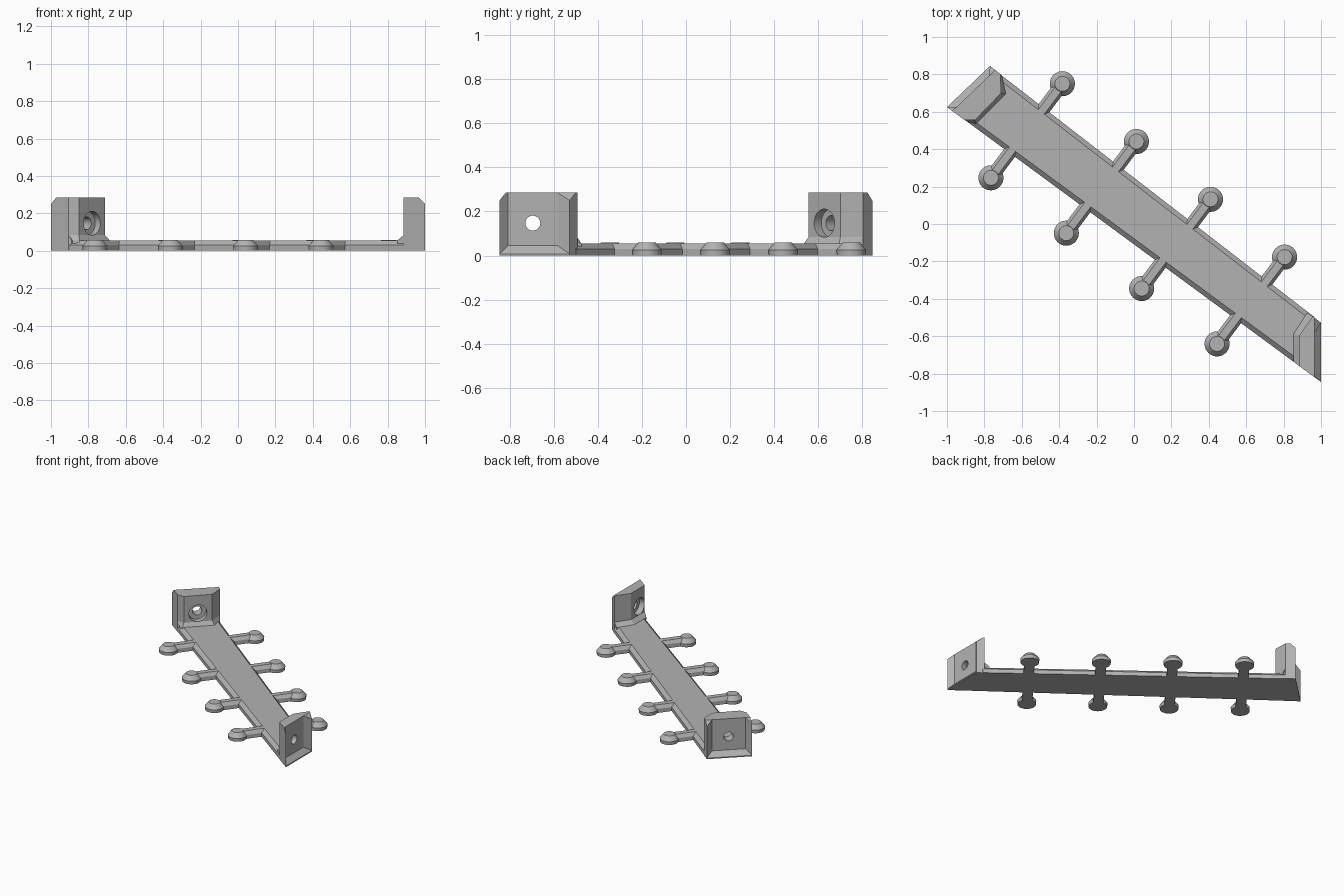
import bpy
import bmesh
from mathutils import Vector

if "Cube" in bpy.data.objects:
    bpy.data.objects.remove(bpy.data.objects["Cube"])

grey = bpy.data.materials.new("light_grey")
grey.diffuse_color = (0.45, 0.45, 0.45, 1)
grey.use_nodes = True
grey.node_tree.nodes["Principled BSDF"].inputs["Base Color"].default_value = grey.diffuse_color

TOP, EDGE, WALL = 0.055, 0.03, 0.285   # bar top, start of bar chamfer, wall top


def loft(name, layers):
    """Closed solid through matching rings of 3D points."""
    bm = bmesh.new()
    rings = [[bm.verts.new(p) for p in ring] for ring in layers]
    n = len(rings[0])
    bm.faces.new(rings[0])
    bm.faces.new(rings[-1])
    for a, b in zip(rings, rings[1:]):
        for i in range(n):
            j = (i + 1) % n
            bm.faces.new((a[i], a[j], b[j], b[i]))
    bmesh.ops.recalc_face_normals(bm, faces=bm.faces)
    mesh = bpy.data.meshes.new(name)
    bm.to_mesh(mesh)
    bm.free()
    ob = bpy.data.objects.new(name, mesh)
    mesh.materials.append(grey)
    bpy.context.collection.objects.link(ob)
    return ob


def ring(points, z):
    return [(p[0], p[1], z) for p in points]


def smooth(ob):
    bpy.ops.object.select_all(action='DESELECT')
    ob.select_set(True)
    bpy.context.view_layer.objects.active = ob
    bpy.ops.object.shade_smooth_by_angle(angle=0.5)


def cut(ob, cutter):
    mod = ob.modifiers.new("cut", 'BOOLEAN')
    mod.operation, mod.solver, mod.object = 'DIFFERENCE', 'EXACT', cutter
    bpy.ops.object.select_all(action='DESELECT')
    ob.select_set(True)
    bpy.context.view_layer.objects.active = ob
    bpy.ops.object.modifier_apply(modifier=mod.name)
    bpy.data.objects.remove(cutter)


def rod(name, start, axis, length, radius):
    """Round cutter along a horizontal axis."""
    bpy.ops.mesh.primitive_cylinder_add(
        vertices=40, radius=radius, depth=length,
        location=start + axis * length / 2)
    ob = bpy.context.object
    ob.name = name
    ob.rotation_mode = 'QUATERNION'
    ob.rotation_quaternion = axis.to_track_quat('Z', 'Y')
    bpy.context.view_layer.update()
    return ob


# Long bar with chamfered upper edges
low_a, low_b = Vector((-0.93, 0.575)), Vector((0.93, -0.793))
up_a, up_b = Vector((-0.75, 0.827)), Vector((0.965, -0.498))


def bar_ring(inset, z):
    lo = Vector((0.592, 0.806)) * inset
    hi = Vector((0.612, 0.791)) * inset
    return ring([low_a + lo, low_b + lo, up_b - hi, up_a - hi], z)


loft("bar", [bar_ring(0, 0), bar_ring(0, EDGE), bar_ring(0.025, TOP)])


def end_wall(name, outer, inner, foot, pocket, hole):
    """outer: two outer corners, inner: inside corners, foot: splayed base,
    pocket: inset corners of the recess, hole: point on the inner face."""
    p, q = Vector(outer[0]), Vector(outer[1])
    along = (q - p).normalized()
    out = Vector((-along.y, along.x))
    inn = [Vector(v) for v in inner]
    if (inn[1] - p).dot(out) > 0:
        out = -out

    # Outer corners slide along the side edges to form the top chamfer
    def slide(a, b):
        d = b - a
        return a + d * (0.035 / -d.dot(out))

    full = [p, q] + inn
    top = [slide(p, inn[-1]), slide(q, inn[0])] + inn
    wall = loft(name, [ring(full, 0), ring(full, 0.25), ring(top, WALL)])

    # Splayed recess in the outer face, open at the top
    pi, qi = Vector(pocket[0]), Vector(pocket[1])

    def section(t):
        a, b = pi.lerp(p, t), qi.lerp(q, t)
        z = 0.045 - 0.037 * t
        return [(a.x, a.y, z), (b.x, b.y, z), (b.x, b.y, 0.4), (a.x, a.y, 0.4)]
    cut(wall, loft("recess_cutter", [section(0), section(1.15)]))

    # Screw hole and wider counterbore on the inside
    axis = Vector((out.x, out.y, 0))
    centre = Vector((hole[0], hole[1], 0.147))
    cut(wall, rod("hole_cutter", centre - axis * 0.1, axis, 0.4, 0.034))
    cut(wall, rod("bore_cutter", centre - axis * 0.1, axis, 0.143, 0.064))
    smooth(wall)

    # Sloped foot where the wall meets the bar
    back = [p.lerp(pi, 1.2), q.lerp(qi, 1.2)]
    loft(name + "_foot", [ring(back + [Vector(v) for v in foot], TOP - 0.015),
                          ring(back + [Vector(v) for v in foot], TOP),
                          ring(back + inn, 0.083)])


end_wall("left_wall", [(-1, 0.625), (-0.77, 0.845)],
         [(-0.715, 0.803), (-0.71, 0.70), (-0.85, 0.555), (-0.905, 0.555)],
         [(-0.705, 0.785), (-0.685, 0.695), (-0.847, 0.535), (-0.885, 0.545)],
         [(-0.947, 0.627), (-0.775, 0.792)], (-0.78, 0.627))
end_wall("right_wall", [(1, -0.845), (1, -0.528)],
         [(0.955, -0.493), (0.885, -0.595), (0.885, -0.761)],
         [(0.925, -0.475), (0.852, -0.59), (0.852, -0.735)],
         [(0.965, -0.807), (0.965, -0.583)], (0.885, -0.695))


# Side pegs: chamfered arm with a round tapered head
def peg(side, i, head, inward):
    head, inward = Vector(head), Vector(inward).normalized()
    across = Vector((-inward.y, inward.x))
    end = head + inward * 0.235

    def arm(w, z):
        return ring([head + across * w, end + across * w,
                     end - across * w, head - across * w], z)
    loft(f"{side}_peg_arm_{i}", [arm(0.036, 0), arm(0.036, EDGE), arm(0.02, TOP)])

    circle = [Vector((1, 0)), ]
    from math import cos, sin, tau
    circle = [Vector((cos(tau * k / 40), sin(tau * k / 40))) for k in range(40)]
    knob = loft(f"{side}_peg_head_{i}",
                [ring([head + c * r for c in circle], z)
                 for r, z in ((0.065, 0), (0.067, 0.025), (0.04, 0.058))])
    smooth(knob)


for i in range(4):
    peg("back", i + 1, (-0.383 + 0.396 * i, 0.75 - 0.309 * i), (-0.6, -0.8))
    peg("front", i + 1, (-0.765 + 0.403 * i, 0.247 - 0.296 * i), (0.6, 0.8))
